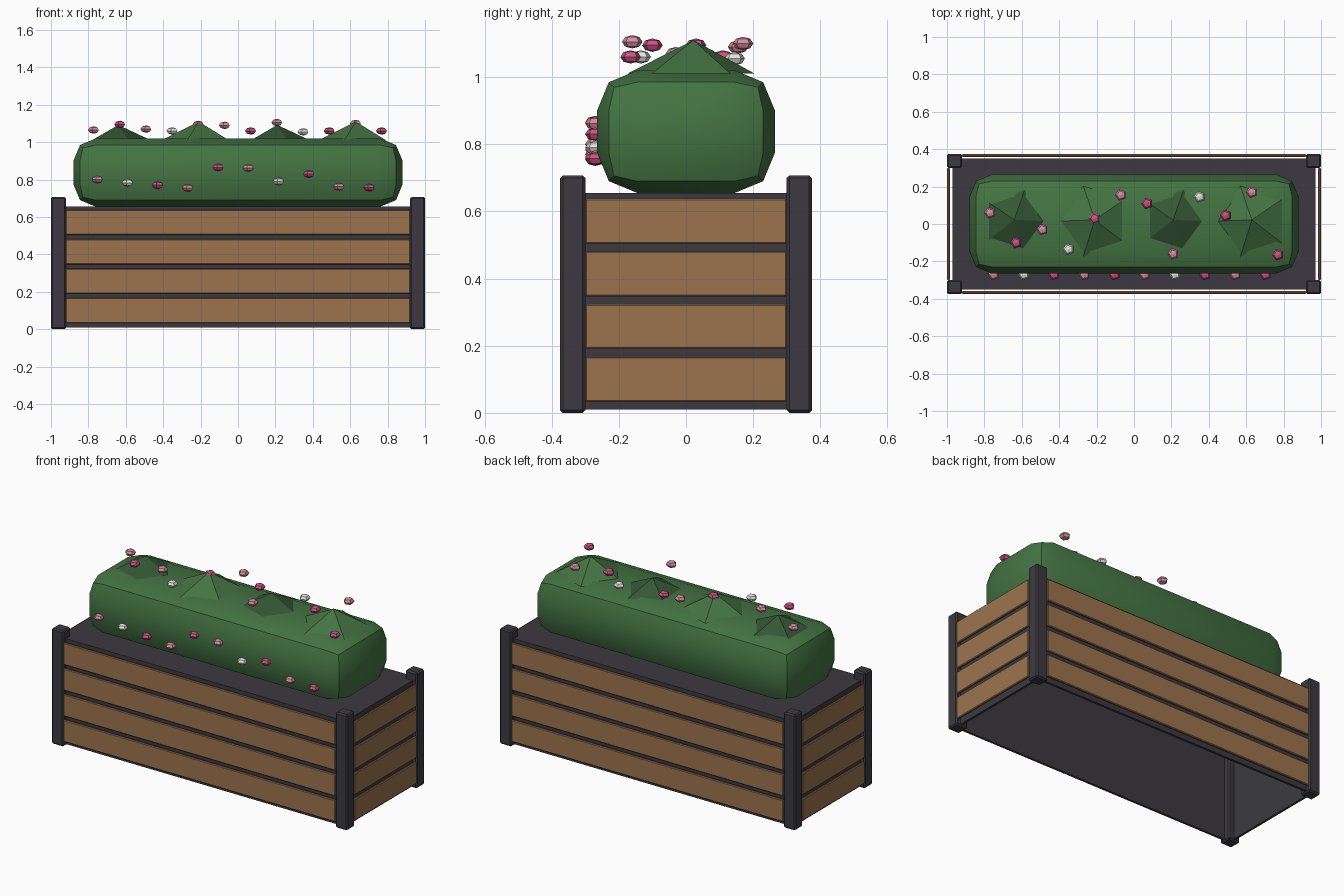
import bpy, bmesh, math
from mathutils import Matrix

if "Cube" in bpy.data.objects:
    bpy.data.objects.remove(bpy.data.objects["Cube"])


def material(name, rgb):
    m = bpy.data.materials.new(name)
    m.diffuse_color = (*rgb, 1)
    m.use_nodes = True
    m.node_tree.nodes["Principled BSDF"].inputs["Base Color"].default_value = m.diffuse_color
    return m


CHARCOAL = material("charcoal", (0.045, 0.042, 0.052))
WOOD = material("wood", (0.33, 0.175, 0.075))
GREEN = material("leaf green", (0.058, 0.175, 0.055))
DARK = material("dark leaf green", (0.034, 0.095, 0.034))
PINK = material("deep pink", (0.62, 0.085, 0.23))
PALE = material("pale pink", (0.68, 0.27, 0.35))
WHITE = material("white petal", (0.78, 0.78, 0.74))


def finish(name, bm, mat):
    mesh = bpy.data.meshes.new(name)
    bm.to_mesh(mesh)
    bm.free()
    mesh.materials.append(mat)
    ob = bpy.data.objects.new(name, mesh)
    bpy.context.collection.objects.link(ob)
    return ob


def box(name, lo, hi, mat, bevel=0, segments=1, open_bottom=False):
    bm = bmesh.new()
    bmesh.ops.create_cube(bm, size=1)
    for v in bm.verts:
        v.co = [(a + b) / 2 + c * (b - a) for a, b, c in zip(lo, hi, v.co)]
    if bevel:
        bmesh.ops.bevel(bm, geom=bm.edges[:], offset=bevel, segments=segments,
                        profile=0.5, affect='EDGES')
    if open_bottom:
        bm.normal_update()
        bmesh.ops.delete(bm, geom=[f for f in bm.faces if f.normal.z < -0.9],
                         context='FACES_ONLY')
    return finish(name, bm, mat)


# Inner liner: closed top, hollow underneath
liner = box("liner", (-0.97, -0.35, 0.01), (0.97, 0.35, 0.655), CHARCOAL, open_bottom=True)
shell = liner.modifiers.new("thickness", 'SOLIDIFY')
shell.thickness = 0.02
shell.offset = -1

# Corner posts
for sx in (-1, 1):
    for sy in (-1, 1):
        x, y = sorted((sx * 0.92, sx)), sorted((sy * 0.3, sy * 0.375))
        box("corner_post", (x[0], y[0], 0), (x[1], y[1], 0.707), CHARCOAL, 0.008)

# Wooden slats on all four sides
for i in range(4):
    z0 = 0.033 + 0.157 * i
    z1 = z0 + 0.134
    for s in (-1, 1):
        y, x = sorted((s * 0.359, s * 0.374)), sorted((s * 0.984, s * 0.999))
        box("long_slat", (-0.92, y[0], z0), (0.92, y[1], z1), WOOD, 0.004)
        box("end_slat", (x[0], -0.3, z0), (x[1], 0.3, z1), WOOD, 0.004)

# Hedge body
hedge = box("hedge", (-0.88, -0.265, 0.655), (0.88, 0.265, 1.02), GREEN, 0.12, 2)
bpy.context.view_layer.objects.active = hedge
hedge.select_set(True)
bpy.ops.object.shade_smooth_by_angle(angle=math.radians(30))
hedge.select_set(False)

# Low five-sided mounds on top of the hedge
for x, apex, r, turn, mat in ((-0.64, 1.092, 0.175, 0, DARK), (-0.21, 1.11, 0.2, math.pi, GREEN),
                              (0.21, 1.092, 0.175, 0, DARK), (0.63, 1.11, 0.2, math.pi, GREEN)):
    bm = bmesh.new()
    ring = [bm.verts.new((x + r * math.cos(turn + k * math.tau / 5),
                          0.015 + r * math.sin(turn + k * math.tau / 5), 1.01)) for k in range(5)]
    tip = bm.verts.new((x, 0.022, apex))
    for k in range(5):
        bm.faces.new((ring[k], ring[(k + 1) % 5], tip))
    bm.faces.new(ring[::-1])
    finish("hedge_mound", bm, mat)


# Blossoms: flattened five-sided beads
def blossom(x, y, z, mat):
    bm = bmesh.new()
    bmesh.ops.create_uvsphere(bm, u_segments=5, v_segments=4, radius=0.032)
    bm.transform(Matrix.Translation((x, y, z)) @ Matrix.Diagonal((1, 1, 0.62, 1))
                 @ Matrix.Rotation(math.pi / 2, 4, 'Z'))
    finish("blossom", bm, mat)


cycle = (PALE, PINK, PALE, WHITE, PINK, PALE, PINK, PALE, WHITE, PINK, PALE, PINK)
top = ((0.06, 1.065), (-0.10, 1.095), (-0.03, 1.07), (-0.135, 1.06), (0.03, 1.095), (0.155, 1.09),
       (0.11, 1.06), (-0.16, 1.105), (0.145, 1.055), (0.045, 1.06), (0.17, 1.1), (-0.165, 1.06))
for i, (y, z) in enumerate(top):
    blossom(-0.77 + 0.14 * i, y, z, cycle[i])

front_cycle = (PALE, WHITE, PINK, PALE, PINK, PALE, WHITE, PINK, PALE, PINK)
front = (0.8, 0.783, 0.77, 0.755, 0.865, 0.862, 0.79, 0.83, 0.762, 0.757)
for i, z in enumerate(front):
    blossom(-0.75 + 0.1615 * i, -0.27, z, front_cycle[i])
